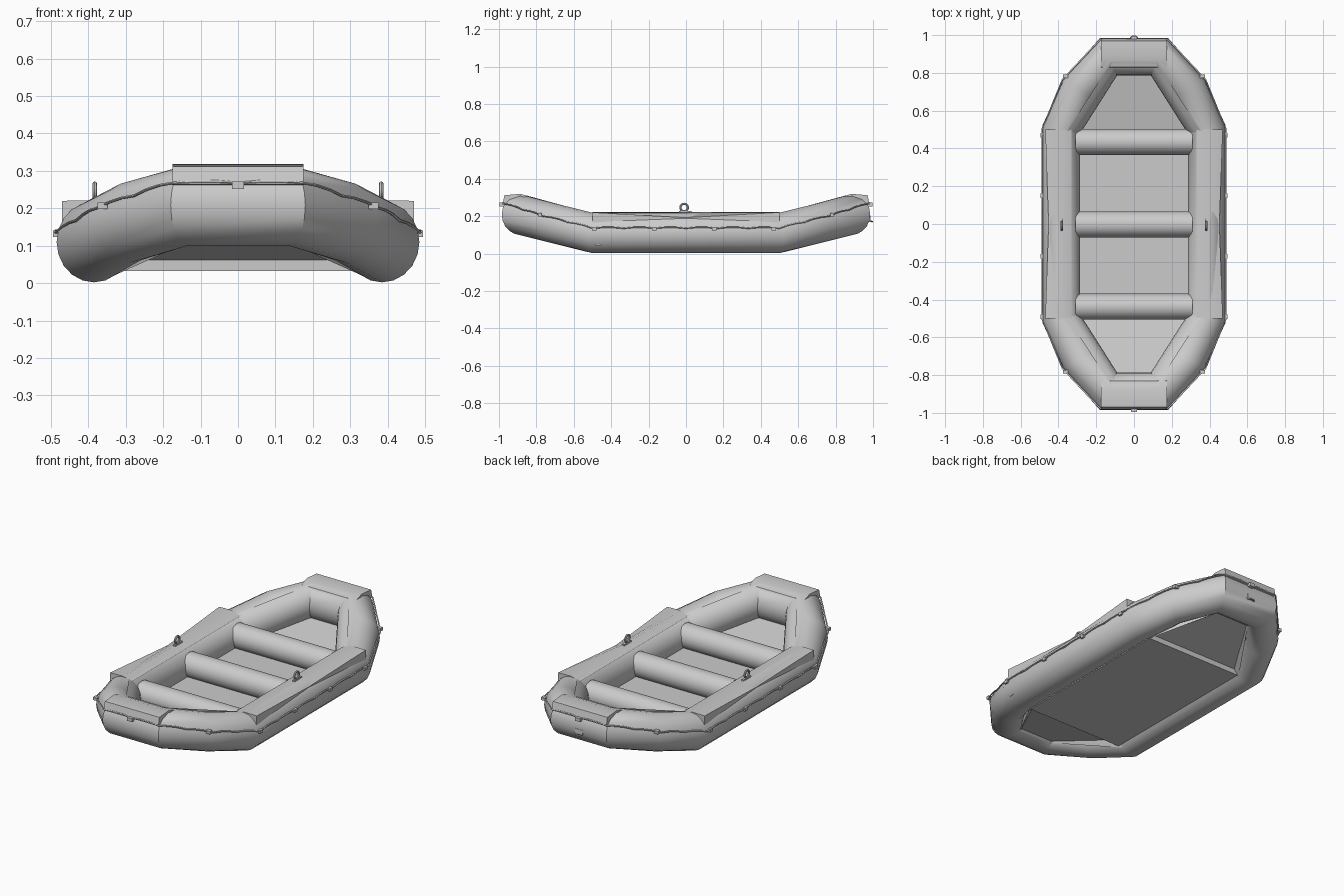
import bpy, bmesh, math
from mathutils import Vector

if "Cube" in bpy.data.objects:
    bpy.data.objects.remove(bpy.data.objects["Cube"])

grey = bpy.data.materials.new("raft grey")
grey.diffuse_color = (0.6, 0.6, 0.6, 1)
grey.use_nodes = True
grey.node_tree.nodes["Principled BSDF"].inputs["Base Color"].default_value = grey.diffuse_color


def make(name, verts, faces, angle=40):
    me = bpy.data.meshes.new(name)
    me.from_pydata([tuple(v) for v in verts], [], faces)
    bm = bmesh.new()
    bm.from_mesh(me)
    bmesh.ops.recalc_face_normals(bm, faces=bm.faces)
    bm.to_mesh(me)
    bm.free()
    me.materials.append(grey)
    me.shade_smooth()
    me.set_sharp_from_angle(angle=math.radians(angle))
    ob = bpy.data.objects.new(name, me)
    bpy.context.collection.objects.link(ob)
    return ob


def skin(rings, closed=False):
    """Faces joining rings of equal point count, with end caps."""
    n, m = len(rings[0]), len(rings)
    faces = []
    for i in range(m if closed else m - 1):
        a, b = i * n, ((i + 1) % m) * n
        for j in range(n):
            k = (j + 1) % n
            faces.append((a + j, a + k, b + k, b + j))
    if not closed:
        faces += [tuple(range(n)), tuple(range((m - 1) * n, m * n))]
    return [v for r in rings for v in r], faces


def loop_tube(name, path, rh, rv, sides, angle=40):
    """Mitred closed tube whose sections stand upright."""
    rings, n = [], len(path)
    for i, p in enumerate(path):
        d1 = (p - path[i - 1]).to_2d().normalized()
        d2 = (path[(i + 1) % n] - p).to_2d().normalized()
        t = (d1 + d2).normalized()
        out = Vector((t.y, -t.x, 0)) / max(t.dot(d1), 0.5)
        ring = []
        for k in range(sides):
            a = 2 * math.pi * k / sides
            ring.append(p + out * rh * math.cos(a) + Vector((0, 0, rv * math.sin(a))))
        rings.append(ring)
    make(name, *skin(rings, closed=True), angle)
    return rings


def box(name, c, s):
    v = [(c[0] + s[0] * x / 2, c[1] + s[1] * y / 2, c[2] + s[2] * z / 2)
         for x, y, z in [(-1, -1, -1), (1, -1, -1), (1, 1, -1), (-1, 1, -1),
                         (-1, -1, 1), (1, -1, 1), (1, 1, 1), (-1, 1, 1)]]
    return make(name, *skin([v[:4], v[4:]]))


def ring_part(name, c, major, minor, ax, ay):
    """Small torus lying in the plane of ax and ay."""
    ax, ay = Vector(ax), Vector(ay)
    az = ax.cross(ay)
    rings = []
    for i in range(16):
        a = 2 * math.pi * i / 16
        r = ax * math.cos(a) + ay * math.sin(a)
        rings.append([Vector(c) + r * (major + minor * math.cos(2 * math.pi * j / 8))
                      + az * minor * math.sin(2 * math.pi * j / 8) for j in range(8)])
    return make(name, *skin(rings, closed=True))


def full_loop(quarter):
    """Counter-clockwise loop from the points of the +x +y quarter."""
    q = [Vector(p) for p in quarter]
    left = [Vector((-p.x, p.y, p.z)) for p in reversed(q)]
    half = q + left
    return half + [Vector((-p.x, -p.y, p.z)) for p in half]


# Main inflated tube
rings = loop_tube("main_tube", full_loop([(0.385, 0.5, 0.11), (0.288, 0.713, 0.163),
                                          (0.135, 0.885, 0.208)]), 0.1, 0.108, 20, 32)

# Straight inner panels across the four slanted corners
for a in (0, 3, 6, 9):
    make("inner_corner_panel", *skin([rings[a][6:14], rings[a + 2][6:14]]))

# Inflated floor with thin sloping ends
box("floor", (0, 0, 0.05), (0.62, 1.0, 0.036))
for s, end in ((-1, "bow"), (1, "stern")):
    rows = [(0.49, 0.30, 0.06), (0.88, 0.10, 0.14)]
    make(end + "_floor", *skin([[(-w, s * y, z), (w, s * y, z), (w, s * y, z + 0.008),
                                 (-w, s * y, z + 0.008)] for y, w, z in rows]))

# Cross seats
for name, y in (("rear_seat", 0.435), ("middle_seat", -0.002), ("front_seat", -0.437)):
    make(name, *skin([[(x, y + 0.069 * math.cos(a), 0.122 + 0.07 * math.sin(a))
                       for a in [2 * math.pi * k / 16 for k in range(16)]]
                      for x in (-0.31, 0.31)]))

# Reinforcement strips on the side tubes, square at their ends
for s, side in ((-1, "left"), (1, "right")):
    strip = [[(s * 0.33, y, 0.206), (s * 0.385, y, 0.221), (s * xo, y, zo),
              (s * xo, y, 0.16), (s * 0.385, y, 0.19)]
             for y, xo, zo in ((-0.5, 0.47, 0.22), (0, 0.452, 0.192), (0.5, 0.47, 0.22))]
    make(side + "_side_strip", *skin(strip), 60)

# Patches over bow and stern
prof = [(0.805, 0.262), (0.83, 0.302), (0.885, 0.319), (0.97, 0.312), (0.981, 0.265),
        (0.972, 0.262), (0.94, 0.29), (0.885, 0.308), (0.84, 0.29)]
for s, end in ((-1, "bow"), (1, "stern")):
    make(end + "_patch", *skin([[(x, s * y, z) for y, z in prof] for x in (-0.175, 0.175)]), 25)

# Grab rope with a slight wave between its clips
corners = full_loop([(0.487, 0.5, 0.135), (0.378, 0.765, 0.2), (0.178, 0.978, 0.267)])
rope = []
for i, p in enumerate(corners):
    q = corners[(i + 1) % len(corners)]
    steps = 18 if (q - p).length > 0.8 else 6
    for k in range(steps):
        t = k / steps
        c = p.lerp(q, t)
        c.z += 0.007 * math.sin(t * math.pi * steps / 3) ** 2
        rope.append(c)
loop_tube("grab_rope", rope, 0.004, 0.004, 6, 60)

# Rope clips
for s in (-1, 1):
    for y in (-0.49, -0.17, 0.15, 0.47):
        box("side_clip", (s * 0.486, y, 0.132), (0.016, 0.024, 0.018))
    for e in (-1, 1):
        box("corner_clip", (s * 0.362, e * 0.782, 0.207), (0.026, 0.02, 0.018))
    box("end_clip", (0, s * 0.979, 0.262), (0.032, 0.034, 0.02))

# Oarlocks: base pad and upright ring
for s in (-1, 1):
    box("oarlock_base", (s * 0.383, -0.004, 0.22), (0.014, 0.066, 0.014))
    ring_part("oarlock_ring", (s * 0.383, -0.01, 0.246), 0.02, 0.006, (0, 1, 0), (0, 0, 1))

# Towing ring on the stern
ring_part("tow_ring", (0, 0.974, 0.176), 0.022, 0.004, (1, 0, 0), (0, 0.97, -0.24))
box("tow_pad", (0, 0.978, 0.188), (0.05, 0.016, 0.03))

# Air valves on the outer side
for s in (-1, 1):
    box("air_valve", (s * 0.46, -0.47, 0.062), (0.016, 0.03, 0.03))
